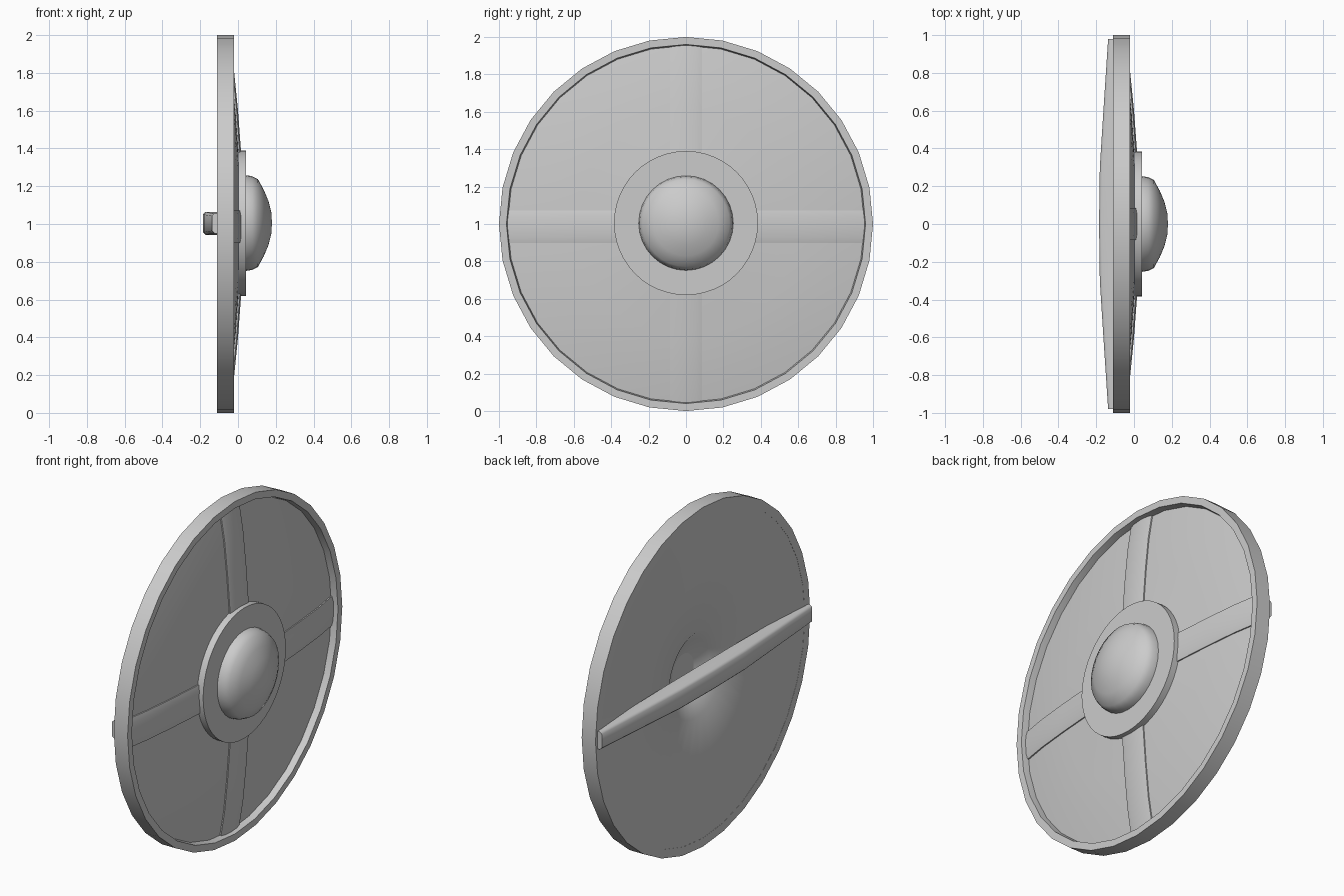
import bpy, bmesh
from math import sin, cos, pi, radians

cube = bpy.data.objects.get("Cube")
if cube:
    bpy.data.objects.remove(cube)

grey = bpy.data.materials.new("plain_grey")
grey.use_nodes = True
grey.diffuse_color = (0.6, 0.6, 0.6, 1)
grey.node_tree.nodes["Principled BSDF"].inputs["Base Color"].default_value = (0.6, 0.6, 0.6, 1)


def finish(name, bm, angle):
    bmesh.ops.remove_doubles(bm, verts=bm.verts, dist=0.0001)
    bmesh.ops.recalc_face_normals(bm, faces=bm.faces)
    mesh = bpy.data.meshes.new(name)
    bm.to_mesh(mesh)
    bm.free()
    mesh.materials.append(grey)
    mesh.shade_smooth()
    mesh.set_sharp_from_angle(angle=radians(angle))
    obj = bpy.data.objects.new(name, mesh)
    bpy.context.collection.objects.link(obj)
    return obj


def skin(name, sections, around=False, angle=30):
    """Join closed cross-sections; around=True links the last to the first."""
    bm = bmesh.new()
    loops = [[bm.verts.new(p) for p in s] for s in sections]
    pairs = list(zip(loops, loops[1:]))
    if around:
        pairs.append((loops[-1], loops[0]))
    else:
        bm.faces.new(loops[0])
        bm.faces.new(loops[-1])
    n = len(loops[0])
    for a, b in pairs:
        for i in range(n):
            j = (i + 1) % n
            bm.faces.new((a[i], a[j], b[j], b[i]))
    return finish(name, bm, angle)


def lathe(name, profile, sides, z=1.0, angle=30):
    """Spin a closed (x, radius) profile about the shield axis."""
    turns = [2 * pi * k / sides for k in range(sides)]
    rings = [[(x, r * cos(t), z + r * sin(t)) for x, r in profile] for t in turns]
    return skin(name, rings, True, angle)


# Outer rim, raised above the board
lathe("rim", [(-0.11, 0.95), (-0.11, 1), (-0.02, 1), (-0.02, 0.96), (-0.08, 0.95)], 32)

# Domed board, with a hollow behind the boss
front = [(-0.06, 0.965), (-0.033, 0.8), (-0.013, 0.6), (0.003, 0.385), (0.015, 0.24)]
back = [(0.03, 0.1), (0.02, 0.1), (-0.02, 0.19), (-0.065, 0.25),
        (-0.085, 0.55), (-0.11, 0.965)]
lathe("board", front + back, 32, angle=50)
lathe("hollow_plate", [(0.02, 0.0), (0.02, 0.12), (0.035, 0.12), (0.035, 0.0)], 32)

# Centre ring and boss
lathe("boss_ring", [(-0.02, 0.2), (-0.02, 0.385), (0.042, 0.385), (0.042, 0.2)], 48, 1.005)
lathe("boss", [(0.03, 0.0), (0.03, 0.253), (0.045, 0.253), (0.075, 0.248), (0.105, 0.233),
               (0.137, 0.175), (0.162, 0.115), (0.176, 0.058), (0.18, 0.0)], 32, 1.005, 50)

# Four cross bands that follow the curve of the board
band_section = [(-0.086, -0.02), (-0.086, 0.006), (-0.055, 0.013),
                (0.055, 0.013), (0.086, 0.006), (0.086, -0.02)]
for side, sign in (("a", 1), ("b", -1)):
    skin("upright_band_" + side,
         [[(x + h, w, 1 + sign * r) for w, h in band_section] for x, r in front])
    skin("cross_band_" + side,
         [[(x + h, sign * r, 0.985 + w) for w, h in band_section] for x, r in front])

# Bowed grip bar across the back
half_bar = [(0.98, -0.137, 0.052), (0.6, -0.162, 0.056), (0.3, -0.181, 0.06)]
stations = [(-y, x, w) for y, x, w in half_bar] + [(0, -0.185, 0.06)] + half_bar[::-1]
bar = []
for y, x, w in stations:
    c = 0.012
    bar.append([(px, y, 1.003 + pz) for px, pz in
                ((-0.09, -w), (x + c, -w), (x, c - w), (x, w - c), (x + c, w), (-0.09, w))])
skin("grip_bar", bar, angle=50)
